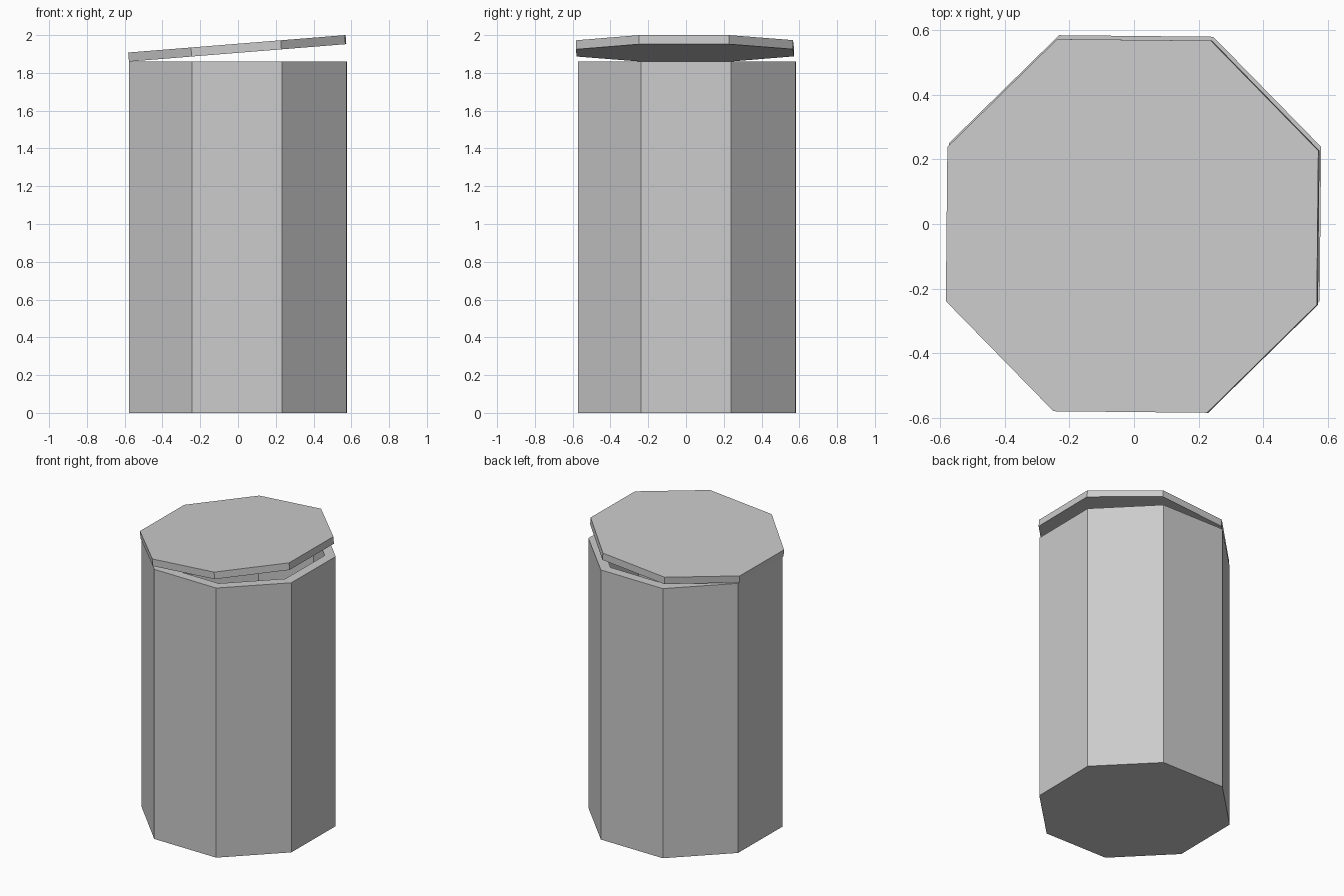
import bpy, bmesh, math
from mathutils import Matrix

if "Cube" in bpy.data.objects:
    bpy.data.objects.remove(bpy.data.objects["Cube"])

APOTHEM = 0.575
RADIUS = APOTHEM / math.cos(math.pi / 8)
WALL = 0.065
FLOOR = 0.07
HEIGHT = 1.86
LID = 0.048


def octagon_prism(name, height, matrix, hollow=False):
    """Flat-sided octagonal block centred on its origin, optionally hollowed from the top."""
    bm = bmesh.new()
    bmesh.ops.create_cone(bm, cap_ends=True, segments=8, radius1=RADIUS, radius2=RADIUS,
                          depth=height, matrix=Matrix.Rotation(math.pi / 8 - 0.01, 4, 'Z'))
    if hollow:
        bm.normal_update()
        top = max(bm.faces, key=lambda f: f.calc_center_median().z)
        bmesh.ops.inset_region(bm, faces=[top], thickness=WALL, use_even_offset=True)
        well = bmesh.ops.extrude_discrete_faces(bm, faces=[top])["faces"][0]
        bmesh.ops.translate(bm, verts=well.verts, vec=(0, 0, FLOOR - height))
    bmesh.ops.recalc_face_normals(bm, faces=bm.faces)
    mesh = bpy.data.meshes.new(name)
    bm.to_mesh(mesh)
    bm.free()
    obj = bpy.data.objects.new(name, mesh)
    obj.matrix_world = matrix
    bpy.context.collection.objects.link(obj)
    return obj


# Hollow container body
octagon_prism("container_body", HEIGHT,
              Matrix.Translation((0.001, 0.006, HEIGHT / 2)), hollow=True)

# Lid resting on the left rim, propped up on the right
octagon_prism("tilted_lid", LID,
              Matrix.Translation((-0.004, -0.006, 1.93)) @ Matrix.Rotation(-0.08, 4, 'Y'))
